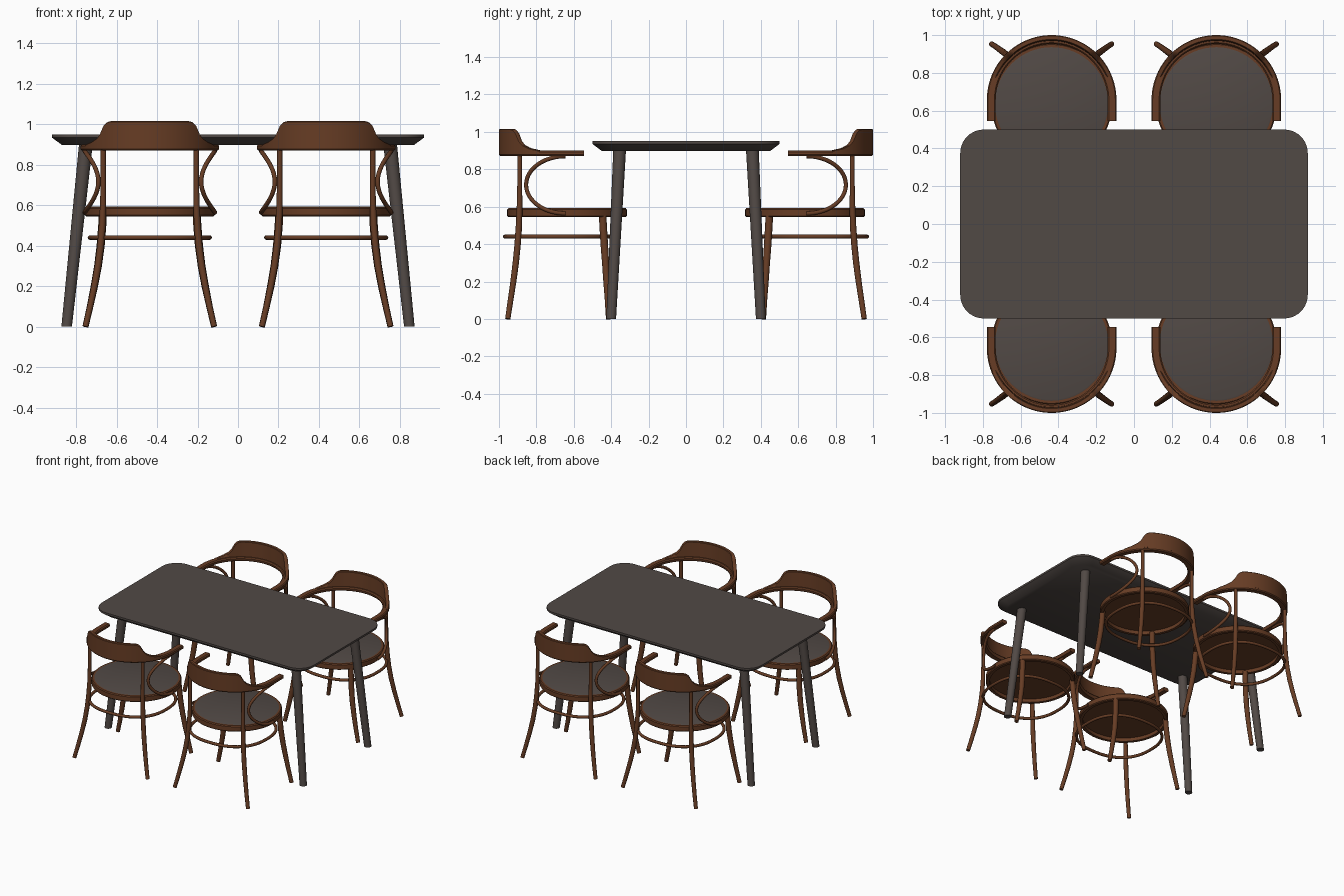
import bpy, bmesh, math
from mathutils import Vector

if "Cube" in bpy.data.objects:
    bpy.data.objects.remove(bpy.data.objects["Cube"])


def material(name, rgb):
    m = bpy.data.materials.new(name)
    m.diffuse_color = (*rgb, 1)
    m.use_nodes = True
    m.node_tree.nodes["Principled BSDF"].inputs["Base Color"].default_value = m.diffuse_color
    return m


BROWN = material("bentwood brown", (0.135, 0.046, 0.018))
GREY = material("warm grey", (0.083, 0.067, 0.060))


def make(name, mesh, mat, angle=40):
    mesh.materials.clear()
    mesh.materials.append(mat)
    ob = bpy.data.objects.new(name, mesh)
    bpy.context.collection.objects.link(ob)
    bpy.ops.object.select_all(action='DESELECT')
    ob.select_set(True)
    bpy.context.view_layer.objects.active = ob
    bpy.ops.object.shade_smooth_by_angle(angle=math.radians(angle))
    return ob


def skin(name, rings, mat, loop=False):
    """Join equal closed rings of points; cap the ends unless looped."""
    bm = bmesh.new()
    vs = [[bm.verts.new(p) for p in r] for r in rings]
    n = len(vs[0])
    pairs = list(zip(vs, vs[1:])) + ([(vs[-1], vs[0])] if loop else [])
    for a, b in pairs:
        for i in range(n):
            j = (i + 1) % n
            bm.faces.new((a[i], a[j], b[j], b[i]))
    if not loop:
        bm.faces.new(vs[0])
        bm.faces.new(vs[-1])
    bmesh.ops.recalc_face_normals(bm, faces=bm.faces[:])
    me = bpy.data.meshes.new(name)
    bm.to_mesh(me)
    bm.free()
    return make(name, me, mat)


def tube(name, pts, radii, mat, loop=False, sides=12):
    """Round rod along a path, with a radius at each point."""
    rings, n = [], len(pts)
    pts = [Vector(p) for p in pts]
    for i, p in enumerate(pts):
        if loop:
            t = pts[(i + 1) % n] - pts[i - 1]
        else:
            t = pts[min(i + 1, n - 1)] - pts[max(i - 1, 0)]
        t.normalize()
        ref = Vector((0, 0, 1)) if loop else Vector((1, 0, 0))
        u = t.cross(ref).normalized()
        v = t.cross(u)
        r = radii[i] if isinstance(radii, list) else radii
        rings.append([p + r * (math.cos(a) * u + math.sin(a) * v)
                      for a in (2 * math.pi * k / sides for k in range(sides))])
    return skin(name, rings, mat, loop)


def circle(r, z, cy, n=64):
    return [(r * math.cos(2 * math.pi * k / n), cy + r * math.sin(2 * math.pi * k / n), z)
            for k in range(n)]


def rounded_rect(hx, hy, r, z, n=10):
    pts = []
    for q, (sx, sy) in enumerate([(1, 1), (-1, 1), (-1, -1), (1, -1)]):
        for k in range(n + 1):
            a = math.pi / 2 * (q + k / n)
            pts.append((sx * (hx - r) + r * math.cos(a), sy * (hy - r) + r * math.sin(a), z))
    return pts


# Table top with undercut edge
skin("table_top", [rounded_rect(0.92 - d, 0.5 - d, 0.125 - d * 0.5, z)
                   for d, z in ((0.05, 0.898), (0, 0.935), (0, 0.95))], GREY)

# Splayed, tapered table legs
for sx in (1, -1):
    for sy in (1, -1):
        rings = []
        for x, y, z, r in ((0.847, 0.40, 0, 0.026), (0.752, 0.355, 0.9, 0.034)):
            rings.append([(sx * x + px, sy * y + py, z) for px, py, _ in circle(r, 0, 0, 20)])
        skin("table_leg", rings, GREY)

# One chair, built around x = 0 with its back at y = 1
parts = []
CY, SY = 0.657, 0.636      # centres of back rail and seat

# Seat rim, under panel and pad
rim = [(0.292, 0.545), (0.314, 0.545), (0.320, 0.551), (0.320, 0.585), (0.314, 0.592), (0.292, 0.592)]
parts.append(skin("seat_rim", [circle(r, z, SY) for r, z in rim], BROWN, True))
parts.append(skin("seat_panel", [circle(0.294, z, SY) for z in (0.572, 0.583)], BROWN))
parts.append(skin("seat_pad", [circle(r, z, SY) for r, z in ((0.300, 0.583), (0.300, 0.592), (0.294, 0.594))], GREY))


# Bent arm rail: half circle with straight arms
def rail_path():
    out = [((0.320, 0.545), (1, 0)), ((0.320, 0.60), (1, 0))]
    for k in range(49):
        a = math.pi * k / 48
        d = (math.cos(a), math.sin(a))
        out.append(((0.320 * d[0], CY + 0.320 * d[1]), d))
    return out + [((-0.320, 0.60), (-1, 0)), ((-0.320, 0.545), (-1, 0))]


section = [(-0.024, 0.880), (-0.017, 0.871), (0.017, 0.871), (0.023, 0.878),
           (0.023, 0.893), (0.017, 0.900), (-0.017, 0.900), (-0.024, 0.892)]
parts.append(skin("arm_rail", [[(p[0] + d[0] * o, p[1] + d[1] * o, z) for o, z in section]
                               for p, d in rail_path()], BROWN))

# Curved backrest: height follows the angle from the middle
profile = [(0, 1.016), (35, 1.016), (39, 1.010), (42, 0.995), (46, 0.955),
           (50, 0.932), (57, 0.914), (68, 0.901)]


def back_height(a):
    for (a0, z0), (a1, z1) in zip(profile, profile[1:]):
        if a <= a1:
            return z0 + (z1 - z0) * (a - a0) / (a1 - a0)
    return profile[-1][1]


rings = []
for k in range(-34, 35):
    a, z = math.radians(2 * k), back_height(abs(2 * k))
    rings.append([(r * math.sin(a), CY + r * math.cos(a), h) for r, h in
                  ((0.312, 0.890), (0.343, 0.890), (0.343, z - 0.004), (0.339, z), (0.320, z), (0.316, z - 0.004))])
parts.append(skin("backrest", rings, BROWN))

# Curved legs and arm braces on both sides
for s in (1, -1):
    back = [(0.318, 0.953, 0, 0.014), (0.295, 0.938, 0.10, 0.015), (0.274, 0.923, 0.20, 0.016),
            (0.256, 0.910, 0.30, 0.017), (0.243, 0.900, 0.40, 0.017), (0.235, 0.893, 0.50, 0.017),
            (0.231, 0.890, 0.60, 0.015), (0.230, 0.889, 0.72, 0.013), (0.230, 0.889, 0.88, 0.013)]
    front = [(0.318, 0.413, 0, 0.015), (0.295, 0.418, 0.10, 0.016), (0.274, 0.424, 0.20, 0.018),
             (0.256, 0.430, 0.30, 0.019), (0.243, 0.437, 0.40, 0.020), (0.235, 0.443, 0.50, 0.020),
             (0.232, 0.446, 0.56, 0.020)]
    for name, pts in (("back_leg", back), ("front_leg", front)):
        parts.append(tube(name, [(s * x, y, z) for x, y, z, _ in pts], [p[3] for p in pts], BROWN))
    brace = []
    for k in range(25):
        t = math.radians(-90 + 7.5 * k)
        y = 0.645 + 0.21 * math.cos(t)
        x = math.sqrt(0.322 ** 2 - (y - CY) ** 2)
        brace.append((s * x, y, 0.717 + 0.153 * math.sin(t)))
    parts.append(tube("arm_brace", brace, 0.011, BROWN))

# Stretcher hoop, slightly squared to meet the legs
hoop = []
for k in range(64):
    a = 2 * math.pi * k / 64
    c, s = math.cos(a), math.sin(a)
    f = (abs(c) ** 2.4 + abs(s) ** 2.4) ** (-1 / 2.4)
    hoop.append((0.296 * f * c, 0.685 + 0.283 * f * s, 0.44))
parts.append(tube("stretcher_hoop", hoop, 0.011, BROWN, True))

# Four chairs: two on each long side
for part in parts:
    for x, rot in ((-0.436, 0), (-0.436, math.pi), (0.436, math.pi)):
        ob = part.copy()
        ob.location.x, ob.rotation_euler.z = x, rot
        bpy.context.collection.objects.link(ob)
    part.location.x = 0.436
